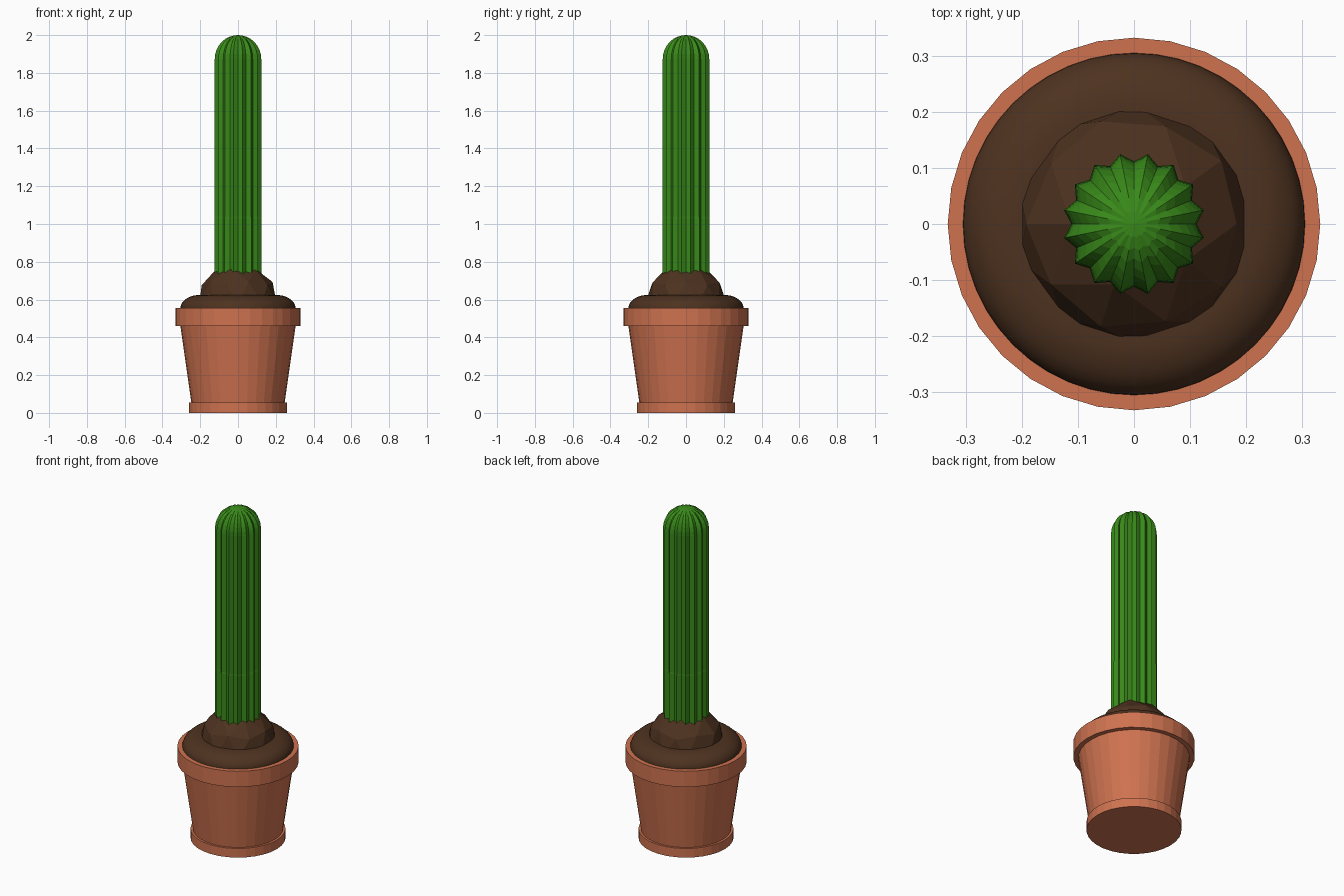
import bpy, bmesh
from math import sin, cos, pi

if "Cube" in bpy.data.objects:
    bpy.data.objects.remove(bpy.data.objects["Cube"])


def material(name, rgb):
    m = bpy.data.materials.new(name)
    m.diffuse_color = (*rgb, 1)
    m.use_nodes = True
    m.node_tree.nodes["Principled BSDF"].inputs["Base Color"].default_value = m.diffuse_color
    return m


def finish(name, bm, mat, smooth=False):
    bmesh.ops.recalc_face_normals(bm, faces=bm.faces)
    mesh = bpy.data.meshes.new(name)
    bm.to_mesh(mesh)
    bm.free()
    mesh.materials.append(mat)
    for p in mesh.polygons:
        p.use_smooth = smooth
    ob = bpy.data.objects.new(name, mesh)
    bpy.context.collection.objects.link(ob)
    return ob


def lathe(name, profile, n, mat, smooth=False, groove=1.0):
    """Spin (r, z) pairs; groove < 1 pulls in every second column to form ribs."""
    bm = bmesh.new()
    rings = []
    for r, z in profile:
        if r < 1e-5:
            rings.append([bm.verts.new((0, 0, z))] * n)
            continue
        ring = []
        for i in range(n):
            a = 2 * pi * i / n
            k = r * (groove if i % 2 == 0 else 1)
            ring.append(bm.verts.new((k * cos(a), k * sin(a), z)))
        rings.append(ring)
    for lo, hi in zip(rings, rings[1:]):
        for i in range(n):
            j = (i + 1) % n
            quad = list(dict.fromkeys((lo[i], lo[j], hi[j], hi[i])))
            bm.faces.new(quad)
    # flat caps on open ends
    for ring in (rings[0], rings[-1]):
        if ring[0] is not ring[1]:
            bm.faces.new(ring)
    return finish(name, bm, mat, smooth)


clay = material("terracotta", (0.62, 0.17, 0.08))
earth = material("soil", (0.075, 0.032, 0.014))
green = material("cactus_green", (0.04, 0.25, 0.01))

# pot: foot ring, tapered body and collar
lathe("pot", [(0.26, 0), (0.26, 0.055), (0.247, 0.055), (0.305, 0.46),
              (0.332, 0.46), (0.332, 0.555)], 32, clay)

# soft rounded soil bed
steps = 10
bed = [(0.205 + 0.1 * cos(t), 0.553 + 0.071 * sin(t))
       for t in (pi / 2 * i / steps for i in range(steps + 1))]
lathe("soil_bed", [(0.305, 0.54)] + bed + [(0.1, 0.625), (0, 0.625)], 48, earth, True)

# faceted mound around the stem
bm = bmesh.new()
bmesh.ops.create_icosphere(bm, subdivisions=2, radius=0.215)
mound = finish("soil_mound", bm, earth)
mound.location.z = 0.58
mound.rotation_euler.z = pi

# ribbed stem with a domed tip, 16 ribs
R, top = 0.1255, 2.0
dome = [(R * cos(pi / 2 * i / 8), top - R + R * sin(pi / 2 * i / 8)) for i in range(8)]
lathe("cactus_stem", [(0.127, 0.64), (0.127, 1.03), (R, 1.04)] + dome + [(0, top)],
      32, green, groove=0.88)
